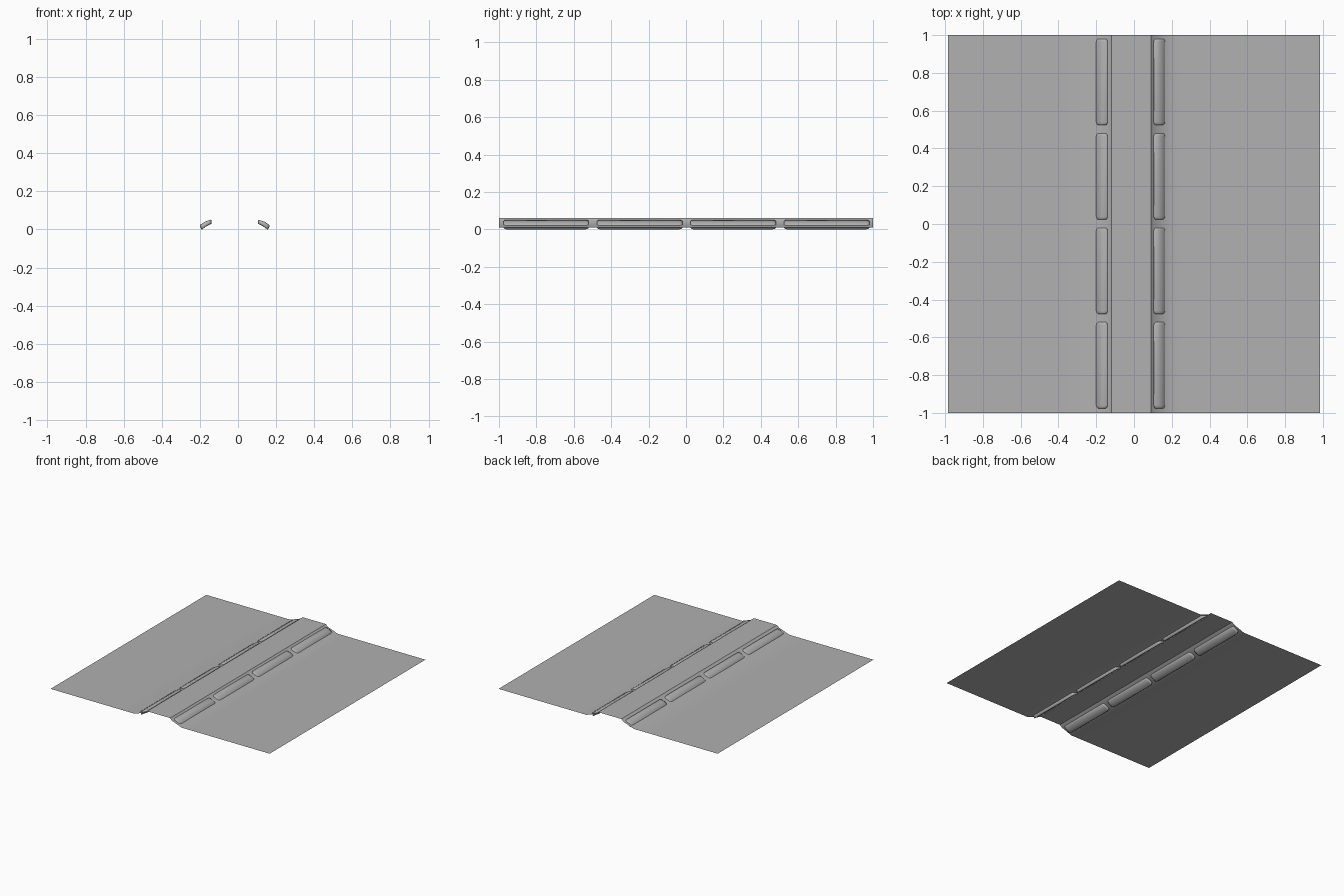
import bpy, math

if "Cube" in bpy.data.objects:
    bpy.data.objects.remove(bpy.data.objects["Cube"])


def make_object(name, verts, faces, mat):
    mesh = bpy.data.meshes.new(name)
    mesh.from_pydata(verts, [], faces)
    mesh.update()
    ob = bpy.data.objects.new(name, mesh)
    bpy.context.collection.objects.link(ob)
    mesh.materials.append(mat)
    return ob


def smooth(ob, angle):
    bpy.ops.object.select_all(action='DESELECT')
    ob.select_set(True)
    bpy.context.view_layer.objects.active = ob
    bpy.ops.object.shade_smooth_by_angle(angle=math.radians(angle))


# dark grey for every part
grey = bpy.data.materials.new("dark_grey")
grey.diffuse_color = (0.44, 0.44, 0.44, 1)
grey.use_nodes = True
grey.node_tree.nodes["Principled BSDF"].inputs["Base Color"].default_value = grey.diffuse_color

# thin sheet with a raised central ridge
profile = [(-0.985, 0.01), (-0.37, 0.01), (-0.23, 0.01),
           (-0.138, 0.043), (-0.118, 0.06), (0.09, 0.06), (0.105, 0.043),
           (0.195, 0.01), (0.25, 0.01), (0.985, 0.01)]
n = len(profile)
verts = [(x, y, z) for y in (-1, 1) for x, z in profile]
faces = [(i, i + 1, n + i + 1, n + i) for i in range(n - 1)]
sheet = make_object("ridged_sheet", verts, faces, grey)
smooth(sheet, 30)

# curved strip section (right-hand side), ordered around the outline
section = [(0.104, 0.047), (0.108, 0.051), (0.138, 0.041), (0.164, 0.024),
           (0.166, 0.018), (0.158, 0.001), (0.153, 0.0), (0.132, 0.016),
           (0.104, 0.030)]
cx, cz = 0.135, 0.026


def strip(name, y, side):
    # full section in the middle, drawn in towards both rounded ends
    m = len(section)
    rings = [(-0.228, 0.72), (-0.222, 0.9), (-0.212, 1.0),
             (0.212, 1.0), (0.222, 0.9), (0.228, 0.72)]
    v = []
    for dy, s in rings:
        for x, z in section:
            px, pz = cx + (x - cx) * s, cz + (z - cz) * s
            v.append((px if side > 0 else -px - 0.035, y + dy, pz))
    f = [(r * m + i, r * m + (i + 1) % m, (r + 1) * m + (i + 1) % m, (r + 1) * m + i)
         for r in range(len(rings) - 1) for i in range(m)]
    f += [tuple(range(m))[::-1], tuple(range((len(rings) - 1) * m, len(rings) * m))]
    if side < 0:
        f = [q[::-1] for q in f]
    smooth(make_object(name, v, f, grey), 80)


# four strips along each flank of the ridge
for side, label in ((-1, "left"), (1, "right")):
    for k in range(4):
        strip(f"{label}_strip_{k + 1}", -0.748 + 0.5 * k, side)
